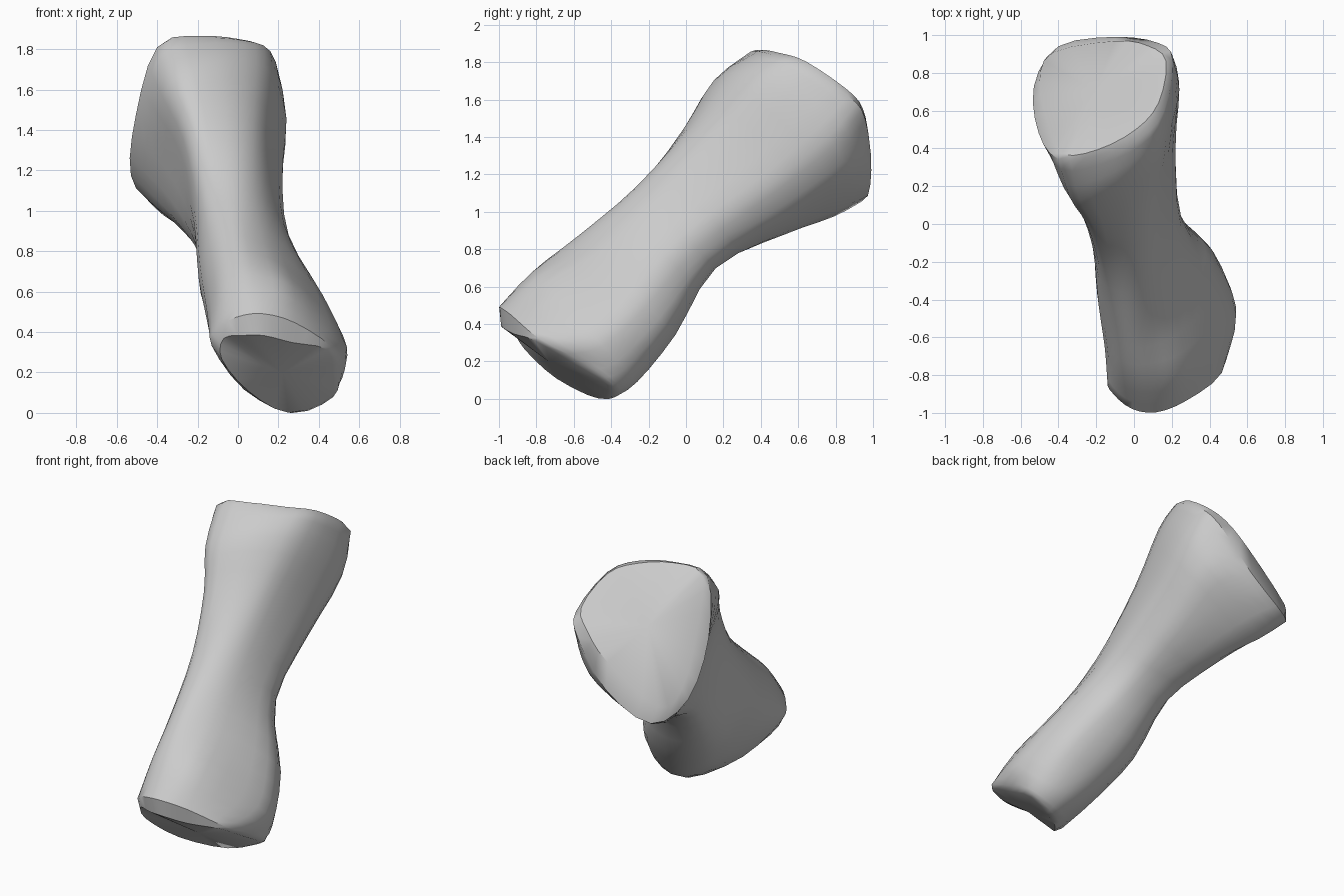
import bpy
import bmesh
import math
from mathutils import Vector

cube = bpy.data.objects.get("Cube")
if cube:
    bpy.data.objects.remove(cube, do_unlink=True)

AROUND = 3   # spline steps between neighbouring profile points
ALONG = 3    # spline steps between neighbouring sections


def make_material(name, colour):
    mat = bpy.data.materials.new(name)
    mat.use_nodes = True
    mat.diffuse_color = colour
    mat.node_tree.nodes["Principled BSDF"].inputs["Base Color"].default_value = colour
    return mat


def spline(a, b, c, d, f):
    """Catmull-Rom point between b and c."""
    return 0.5 * (2 * b + (c - a) * f + (2 * a - 5 * b + 4 * c - d) * f ** 2
                  + (3 * b - a - 3 * c + d) * f ** 3)


def to_world(x, v, t):
    """Shaft coordinates (sideways, across, along) to the leaning pose."""
    size = 0.72 ** 2 + 0.69 ** 2
    return Vector((x, (0.72 * t - 0.69 * v) / size, (0.69 * t + 0.72 * v) / size))


def ring_through(points):
    """Smooth closed ring through points given in shaft coordinates."""
    n = len(points)
    pts = [to_world(*p) for p in points]
    ring = []
    for i in range(n):
        quad = [pts[(i + k) % n] for k in (-1, 0, 1, 2)]
        ring += [spline(*quad, s / AROUND) for s in range(AROUND)]
    return ring


def section(profile, along, tilt=0):
    """Ring from a flat profile on a plane that tilts sideways."""
    return ring_through([(x, v, along + tilt * x) for x, v in profile])


# Shaft sections, each from the front left ridge round by the right side
foot_swell = [(-.11, .96), (-.01, 1.05), (.12, 1.05), (.28, .97), (.515, .64),
              (.53, .46), (.44, .3), (.24, .25), (.02, .38), (-.15, .73)]
lower_shaft = [(-.14, .94), (-.04, 1.025), (.08, 1.0), (.22, .89), (.42, .62),
               (.43, .46), (.35, .335), (.1, .29), (-.12, .42), (-.195, .74)]
waist = [(-.185, .94), (-.08, 1.0), (.04, .985), (.15, .88), (.25, .65),
         (.22, .5), (.13, .42), (-.05, .4), (-.18, .48), (-.22, .75)]
upper_shaft = [(-.25, 1.02), (-.11, 1.05), (.04, 1.0), (.14, .88), (.22, .58),
               (.185, .43), (.08, .32), (-.18, .27), (-.3, .39), (-.29, .75)]
head_swell = [(-.34, 1.08), (-.16, 1.122), (.04, 1.05), (.17, .9), (.24, .56),
              (.195, .385), (.05, .25), (-.31, .16), (-.42, .35), (-.4, .75)]

# Uneven rims and the narrower end faces inside them
foot_face = [(-.07, .91, -.41), (.03, .955, -.436), (.13, .957, -.44),
             (.27, .89, -.42), (.44, .79, -.365), (.47, .56, -.3),
             (.455, .36, -.25), (.25, .325, -.33), (.05, .56, -.42),
             (-.08, .79, -.435)]
foot_rim = [(-.11, .92, -.36), (-.01, 1.02, -.375), (.12, 1.045, -.375),
            (.28, .97, -.36), (.465, .78, -.34), (.5, .53, -.26),
            (.47, .33, -.225), (.27, .285, -.29), (.03, .53, -.38),
            (-.13, .81, -.36)]
head_rim = [(-.4, 1.07, 1.5), (-.19, 1.09, 1.545), (.03, 1.02, 1.6),
            (.16, .88, 1.67), (.205, .57, 1.745), (.13, .42, 1.726),
            (-.1, .2, 1.56), (-.4, .115, 1.41), (-.53, .346, 1.34),
            (-.505, .735, 1.37)]
head_face = [(-.38, 1.06, 1.53), (-.19, 1.075, 1.575), (.01, .99, 1.64),
             (.13, .86, 1.71), (.17, .6, 1.765), (.07, .47, 1.755),
             (-.1, .34, 1.664), (-.43, .215, 1.46), (-.5, .38, 1.405),
             (-.46, .73, 1.45)]

key_rings = [
    ring_through(foot_rim),
    section(foot_swell, -.12),
    section(lower_shaft, .2),
    section(waist, .6),
    section(upper_shaft, 1.05, .3),
    section(head_swell, 1.4, .5),
    ring_through(head_rim),
]

# Blend the sections along the shaft
rings = [ring_through(foot_face)]
last = len(key_rings) - 1
for i in range(last):
    four = [key_rings[min(max(i + k, 0), last)] for k in (-1, 0, 1, 2)]
    for s in range(ALONG):
        rings.append([spline(*q, s / ALONG) for q in zip(*four)])
rings.append(key_rings[last])
rings.append(ring_through(head_face))

# Stand the lowest point on the ground
ground = Vector((0, 0, min(p.z for ring in rings for p in ring)))

# Skin the rings
bm = bmesh.new()
loops = [[bm.verts.new(p - ground) for p in ring] for ring in rings]
for a, b in zip(loops, loops[1:]):
    for i in range(len(a)):
        j = (i + 1) % len(a)
        bm.faces.new((a[i], a[j], b[j], b[i]))

# Close both ends with slightly domed fans
ends = [bm.faces.new(reversed(loops[0])), bm.faces.new(loops[-1])]
bmesh.ops.recalc_face_normals(bm, faces=bm.faces)
bmesh.ops.poke(bm, faces=ends, offset=0.015)

mesh = bpy.data.meshes.new("bone_shaft")
bm.to_mesh(mesh)
bm.free()
bone = bpy.data.objects.new("bone_shaft", mesh)
bpy.context.collection.objects.link(bone)
mesh.materials.append(make_material("plain grey", (0.6, 0.6, 0.6, 1)))

bpy.ops.object.select_all(action='DESELECT')
bone.select_set(True)
bpy.context.view_layer.objects.active = bone
bpy.ops.object.shade_smooth_by_angle(angle=math.radians(42))
